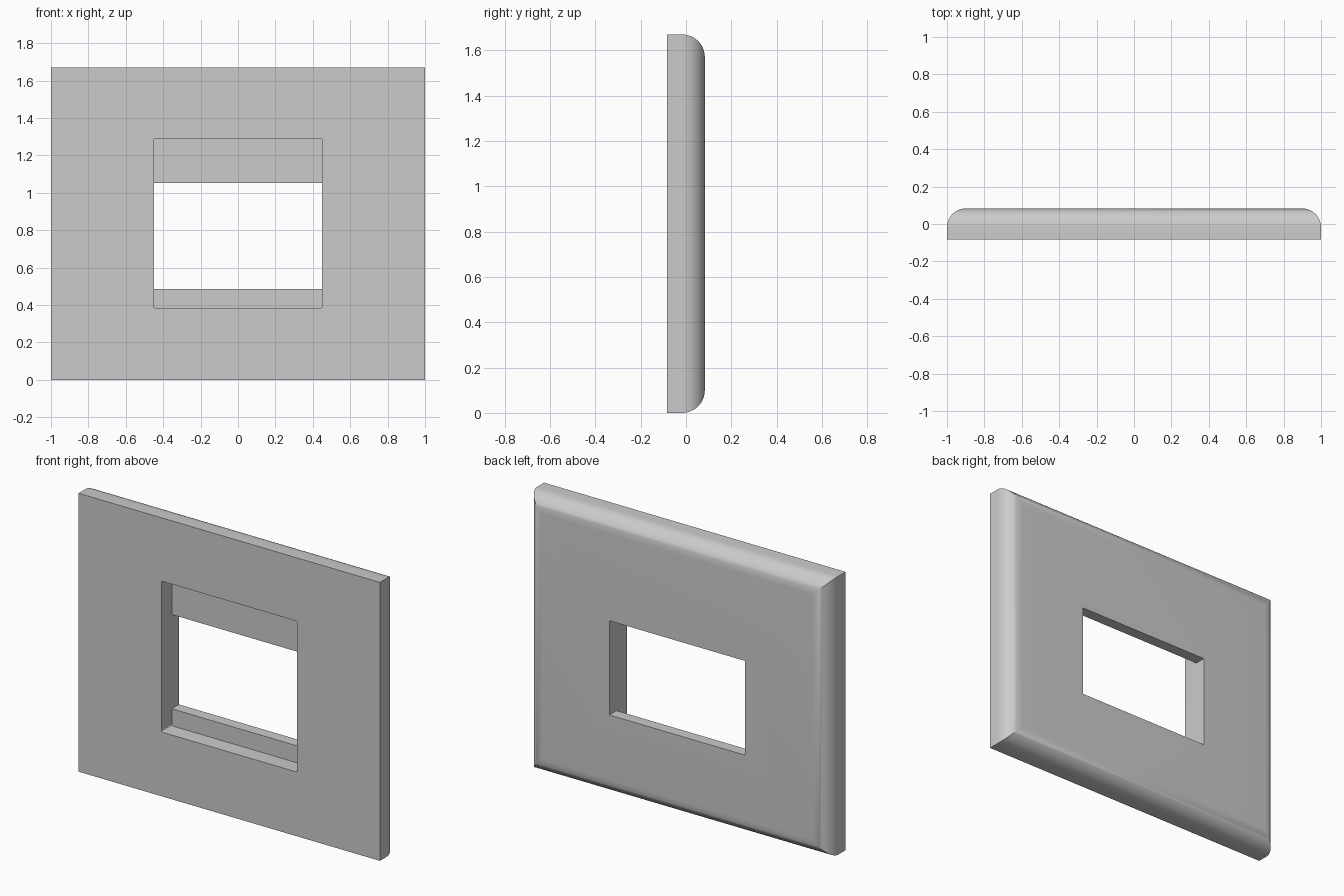
import bpy, bmesh, math

cube = bpy.data.objects.get("Cube")
if cube:
    bpy.data.objects.remove(cube, do_unlink=True)

HALF_W, HEIGHT, HALF_T, RADIUS = 1.0, 1.67, 0.083, 0.1
STEPS = 12

grey = bpy.data.materials.new("plain grey")
grey.use_nodes = True
colour = (0.6, 0.6, 0.6, 1)
grey.diffuse_color = colour
grey.node_tree.nodes["Principled BSDF"].inputs["Base Color"].default_value = colour


def make_object(name, bm):
    bmesh.ops.recalc_face_normals(bm, faces=bm.faces)
    mesh = bpy.data.meshes.new(name)
    bm.to_mesh(mesh)
    bm.free()
    mesh.materials.append(grey)
    obj = bpy.data.objects.new(name, mesh)
    bpy.context.collection.objects.link(obj)
    return obj


def loft(bm, rings):
    for a, b in zip(rings, rings[1:]):
        for i in range(len(a)):
            j = (i + 1) % len(a)
            bm.faces.new((a[i], a[j], b[j], b[i]))
    bm.faces.new(rings[0])
    bm.faces.new(rings[-1])


# Plate: rectangles shrinking along a quarter circle, giving mitred round back edges
bm = bmesh.new()
sections = [(-HALF_T, 0)]
for i in range(STEPS + 1):
    a = math.pi / 2 * i / STEPS
    sections.append((HALF_T - RADIUS + RADIUS * math.sin(a), RADIUS * (1 - math.cos(a))))
rings = []
for y, inset in sections:
    w, low, high = HALF_W - inset, inset, HEIGHT - inset
    rings.append([bm.verts.new((x, y, z))
                  for x, z in ((-w, low), (w, low), (w, high), (-w, high))])
loft(bm, rings)
plate = make_object("frame_plate", bm)

# Cutter: wide front recess stepping down to a lower opening at the back
FRONT, LEDGE, BACK = -0.2, 0.015, 0.2
profile = [(FRONT, 0.385), (LEDGE, 0.385), (LEDGE, 0.487), (BACK, 0.487),
           (BACK, 1.052), (LEDGE, 1.052), (LEDGE, 1.29), (FRONT, 1.29)]
bm = bmesh.new()
loft(bm, [[bm.verts.new((x, y, z)) for y, z in profile] for x in (-0.45, 0.45)])
corners = [e for e in bm.edges
           if min(v.co.y for v in e.verts) == min(v.co.y for v in bm.verts)
           and abs(e.verts[0].co.y - e.verts[1].co.y) > 0.1]
bmesh.ops.bevel(bm, geom=corners, offset=0.008, segments=3, profile=0.5, affect='EDGES')
cutter = make_object("opening_cutter", bm)
cutter.hide_render = True

cut = plate.modifiers.new("opening", 'BOOLEAN')
cut.operation = 'DIFFERENCE'
cut.solver = 'EXACT'
cut.object = cutter

bpy.ops.object.select_all(action='DESELECT')
plate.select_set(True)
bpy.context.view_layer.objects.active = plate
bpy.ops.object.modifier_apply(modifier=cut.name)
bpy.data.objects.remove(cutter, do_unlink=True)
bpy.ops.object.shade_smooth_by_angle(angle=math.radians(30))
